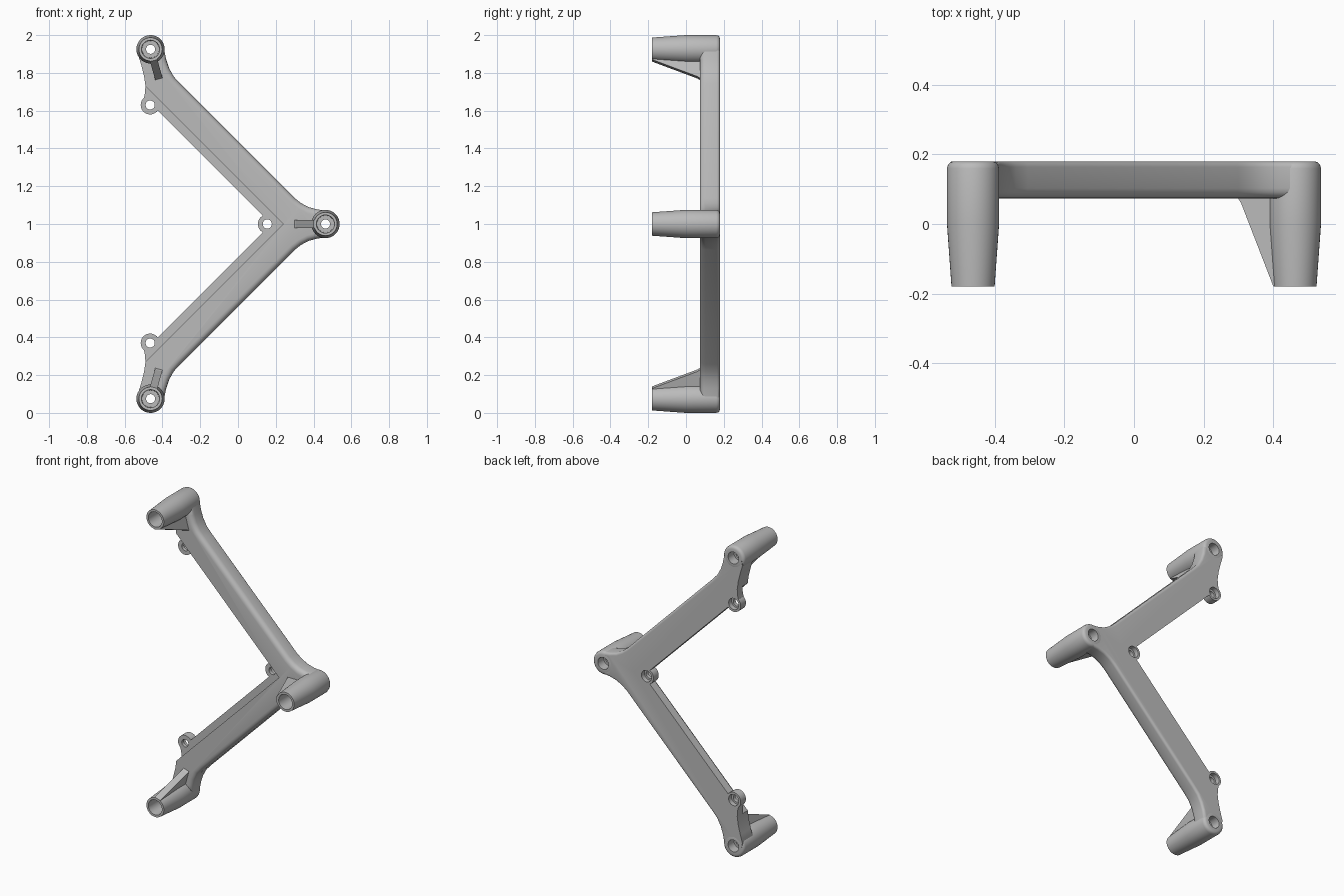
import bpy, bmesh, math
from mathutils import Vector

cube = bpy.data.objects.get("Cube")
if cube:
    bpy.data.objects.remove(cube, do_unlink=True)

grey = bpy.data.materials.new("plain grey")
grey.use_nodes = True
grey.diffuse_color = (0.5, 0.5, 0.5, 1)
grey.node_tree.nodes["Principled BSDF"].inputs["Base Color"].default_value = (0.5, 0.5, 0.5, 1)

BACK, FRONT, STEP, TIP = 0.18, 0.073, 0.127, -0.18
POSTS = {"upper": (-0.463, 1.925), "middle": (0.463, 1.0), "lower": (-0.463, 0.075)}
TABS = {"upper": (-0.465, 1.63), "middle": (0.155, 1.0), "lower": (-0.465, 0.37)}


def finish(name, bm):
    bmesh.ops.recalc_face_normals(bm, faces=bm.faces)
    mesh = bpy.data.meshes.new(name)
    bm.to_mesh(mesh)
    bm.free()
    mesh.materials.append(grey)
    obj = bpy.data.objects.new(name, mesh)
    bpy.context.collection.objects.link(obj)
    return obj


def activate(obj):
    bpy.ops.object.select_all(action='DESELECT')
    obj.select_set(True)
    bpy.context.view_layer.objects.active = obj


def smooth(obj):
    activate(obj)
    bpy.ops.object.shade_smooth_by_angle(angle=math.radians(32))


def prism(bm, points, offset):
    """Extrude a closed outline along an offset."""
    face = bm.faces.new([bm.verts.new(p) for p in points])
    new = bmesh.ops.extrude_face_region(bm, geom=[face], use_keep_orig=True)["geom"]
    bmesh.ops.translate(bm, vec=offset, verts=[g for g in new if isinstance(g, bmesh.types.BMVert)])


def lathe(name, profile, centre, segments=40):
    """Spin a closed (radius, y) section about the y direction."""
    bm = bmesh.new()
    cx, cz = centre
    rings = []
    for i in range(segments):
        a = math.tau * i / segments
        rings.append([bm.verts.new((cx + r * math.cos(a), y, cz + r * math.sin(a))) for r, y in profile])
    n = len(profile)
    for i in range(segments):
        p, q = rings[i], rings[(i + 1) % segments]
        for j in range(n):
            k = (j + 1) % n
            bm.faces.new((p[j], p[k], q[k], q[j]))
    obj = finish(name, bm)
    smooth(obj)


def drill(obj, centres, radius):
    """Cut round openings where the turned parts sit."""
    bm = bmesh.new()
    for cx, cz in centres:
        ring = [(cx + radius * math.cos(math.tau * i / 40), -0.3,
                 cz + radius * math.sin(math.tau * i / 40)) for i in range(40)]
        prism(bm, ring, (0, 0.7, 0))
    cutter = finish("cutter", bm)
    cutter.hide_render = True
    mod = obj.modifiers.new("openings", 'BOOLEAN')
    mod.operation, mod.solver, mod.object = 'DIFFERENCE', 'EXACT', cutter
    activate(obj)
    bpy.ops.object.modifier_apply(modifier=mod.name)
    bpy.data.objects.remove(cutter, do_unlink=True)


def mirrored(half):
    """Outline from its upper half, given as (x, height above the middle)."""
    full = half + [(x, -w) for x, w in reversed(half) if w != 0]
    return [(x, BACK, 1 + w) for x, w in full]


# Thick V-shaped arms with curved blends into the posts
outer = [(0.46, 0.072), (0.42, 0.077), (0.375, 0.089), (0.335, 0.11), (0.30, 0.137),
         (-0.305, 0.742), (-0.34, 0.78), (-0.365, 0.825), (-0.38, 0.87), (-0.39, 0.92), (-0.41, 0.93)]
left_end = [(-0.52, 0.93), (-0.527, 0.89), (-0.512, 0.84), (-0.497, 0.78), (-0.49, 0.73)]
bm = bmesh.new()
prism(bm, mirrored(outer + left_end + [(0.24, 0)]), (0, FRONT - BACK, 0))
for y, width in ((FRONT, 0.03), (BACK, 0.016)):
    rim = [e for e in bm.edges
           if all(abs(v.co.y - y) < 1e-4 and v.co.x + abs(v.co.z - 1) > 0.43 for v in e.verts)
           and not all(v.co.x > 0.455 for v in e.verts)]
    bmesh.ops.bevel(bm, geom=rim, offset=width, segments=4, profile=0.5, affect='EDGES')
arms = finish("arms", bm)
drill(arms, POSTS.values(), 0.057)
smooth(arms)

# Thin flange along the inside of the arms
bm = bmesh.new()
prism(bm, mirrored([(0.24, 0), (-0.49, 0.73), (-0.493, 0.69), (-0.5, 0.66), (-0.455, 0.63), (0.175, 0)]),
      (0, STEP - BACK, 0))
flange = finish("inner_flange", bm)
drill(flange, TABS.values(), 0.049)
smooth(flange)

# Tapered hollow posts and screw tabs
post_section = [(0.024, 0.12), (0.038, 0.12), (0.038, BACK), (0.057, BACK), (0.066, 0.177), (0.072, 0.171),
                (0.075, 0.16), (0.075, 0.0), (0.062, TIP), (0.048, TIP), (0.045, 0.0), (0.024, 0.0)]
tab_section = [(0.024, 0.15), (0.036, 0.15), (0.036, BACK), (0.05, BACK), (0.05, STEP), (0.024, STEP)]
for side, centre in POSTS.items():
    lathe(side + "_post", post_section, centre)
for side, centre in TABS.items():
    lathe(side + "_screw_tab", tab_section, centre)

# Sloping gusset ribs bracing each post
rib = [(0.055, 0.1), (0.165, 0.1), (0.163, 0.073), (0.155, 0.06), (0.062, TIP), (0.055, TIP)]
for side, (dx, dz) in {"upper": (0.27, -0.96), "middle": (-1, 0), "lower": (0.27, 0.96)}.items():
    along = Vector((dx, 0, dz)).normalized()
    across = Vector((-along.z, 0, along.x)) * 0.02
    base = Vector((POSTS[side][0], 0, POSTS[side][1]))
    bm = bmesh.new()
    prism(bm, [base + along * d + Vector((0, y, 0)) - across for d, y in rib], across * 2)
    finish(side + "_rib", bm)
